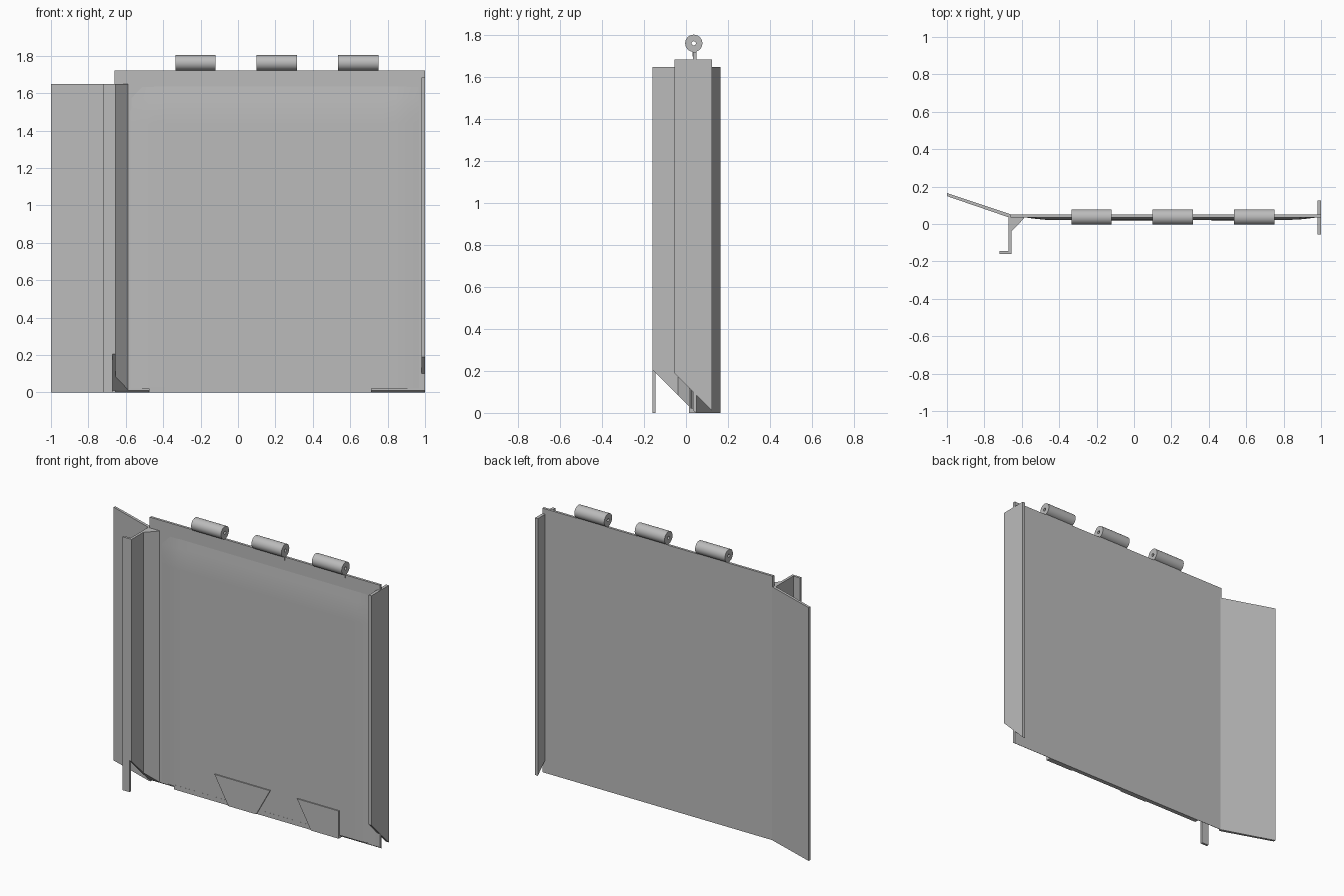
import bpy, bmesh, math

cube = bpy.data.objects.get("Cube")
if cube:
    bpy.data.objects.remove(cube, do_unlink=True)

steel = bpy.data.materials.new("plain grey steel")
steel.use_nodes = True
GREY = (0.5, 0.5, 0.5, 1)
steel.diffuse_color = GREY
steel.node_tree.nodes["Principled BSDF"].inputs["Base Color"].default_value = GREY


def finish(name, bm):
    bmesh.ops.recalc_face_normals(bm, faces=bm.faces)
    mesh = bpy.data.meshes.new(name)
    bm.to_mesh(mesh)
    bm.free()
    mesh.materials.append(steel)
    obj = bpy.data.objects.new(name, mesh)
    bpy.context.collection.objects.link(obj)
    return obj


def column(name, outline, top, bottom=lambda y: 0):
    """Upright plate from an xy outline; the bottom may slope with y."""
    bm = bmesh.new()
    low = [bm.verts.new((x, y, bottom(y))) for x, y in outline]
    high = [bm.verts.new((x, y, top)) for x, y in outline]
    bm.faces.new(low)
    bm.faces.new(high)
    n = len(outline)
    for i in range(n):
        j = (i + 1) % n
        bm.faces.new((low[i], low[j], high[j], high[i]))
    return finish(name, bm)


def rect(x0, x1, y0, y1):
    return [(x0, y0), (x1, y0), (x1, y1), (x0, y1)]


def raised_plate(name, outline, front, back):
    """Plate from an xz outline."""
    bm = bmesh.new()
    face = bm.faces.new([bm.verts.new((x, front, z)) for x, z in outline])
    moved = bmesh.ops.extrude_face_region(bm, geom=[face])["geom"]
    bmesh.ops.translate(bm, vec=(0, back - front, 0),
                        verts=[v for v in moved if isinstance(v, bmesh.types.BMVert)])
    return finish(name, bm)


def left_slope(y):
    return max(0, 0.045 - y)


def right_slope(y):
    return max(0, 0.135 - y)


# Main sheet and angled side wing
column("main_panel", rect(-0.66, 1.0, 0.034, 0.05), 1.72, left_slope)
column("side_wing", [(-0.655, 0.034), (-0.655, 0.05), (-1.0, 0.165), (-1.0, 0.149),
                     (-0.665, 0.034)], 1.65)

# Flanges with sloping lower ends, lip and corner gusset
column("right_flange", rect(-0.672, -0.655, -0.16, 0.04), 1.65, left_slope)
column("right_lip", rect(-0.72, -0.67, -0.16, -0.145), 1.65)
column("corner_gusset", [(-0.656, -0.04), (-0.588, 0.03), (-0.588, 0.036), (-0.656, 0.036)],
       1.65, left_slope)
column("left_flange", rect(0.98, 1.0, -0.055, 0.125), 1.685, right_slope)

# Gently bowed front skin, fading into the sheet at its sides and top
bm = bmesh.new()
N = 24
bmesh.ops.create_grid(bm, x_segments=N, y_segments=N, size=1)
for v in bm.verts:
    u, w = v.co.x, v.co.y
    side = min(1, (1 - abs(u)) * 6)
    crown = min(1, (1 - w) * 6)
    z = 0.02 + 0.81 * (w + 1)
    v.co = (0.197 + 0.775 * u, 0.0345 - 0.012 * math.sin(side * math.pi / 2) * crown, z)
skin = finish("front_skin", bm)
for f in skin.data.polygons:
    f.use_smooth = True
# face the skin forward
if skin.data.polygons[0].normal.y > 0:
    skin.data.flip_normals()

# Bottom edge strip and raised tapered plates
raised_plate("bottom_strip", [(-0.475, 0), (0.715, 0), (0.715, 0.03), (-0.475, 0.03)], 0.022, 0.05)
raised_plate("middle_tapered_plate", [(-0.08, 0), (0.12, 0), (0.22, 0.18), (-0.18, 0.18)],
             0.015, 0.0245)
raised_plate("left_tapered_plate", [(0.515, 0), (0.715, 0), (0.715, 0.18), (0.415, 0.18)],
             0.015, 0.0245)

# Hinge barrels: hollow tubes on the top edge
SIDES = 32
for label, x0 in (("right", -0.335), ("middle", 0.1), ("left", 0.535)):
    x1 = x0 + 0.215
    bm = bmesh.new()
    rings = []
    for x, r in ((x0, 0.01), (x0, 0.041), (x1, 0.041), (x1, 0.01)):
        rings.append([bm.verts.new((x, 0.037 + r * math.cos(a), 1.762 + r * math.sin(a)))
                      for a in (2 * math.pi * k / SIDES for k in range(SIDES))])
    for i in range(4):
        a, b = rings[i], rings[(i + 1) % 4]
        for k in range(SIDES):
            m = (k + 1) % SIDES
            bm.faces.new((a[k], a[m], b[m], b[k]))
    barrel = finish(label + "_hinge_barrel", bm)
    bpy.ops.object.select_all(action="DESELECT")
    barrel.select_set(True)
    bpy.context.view_layer.objects.active = barrel
    bpy.ops.object.shade_smooth_by_angle()
    column(label + "_hinge_neck", rect(x0, x1, 0.03, 0.05), 1.74, lambda y: 1.7)
